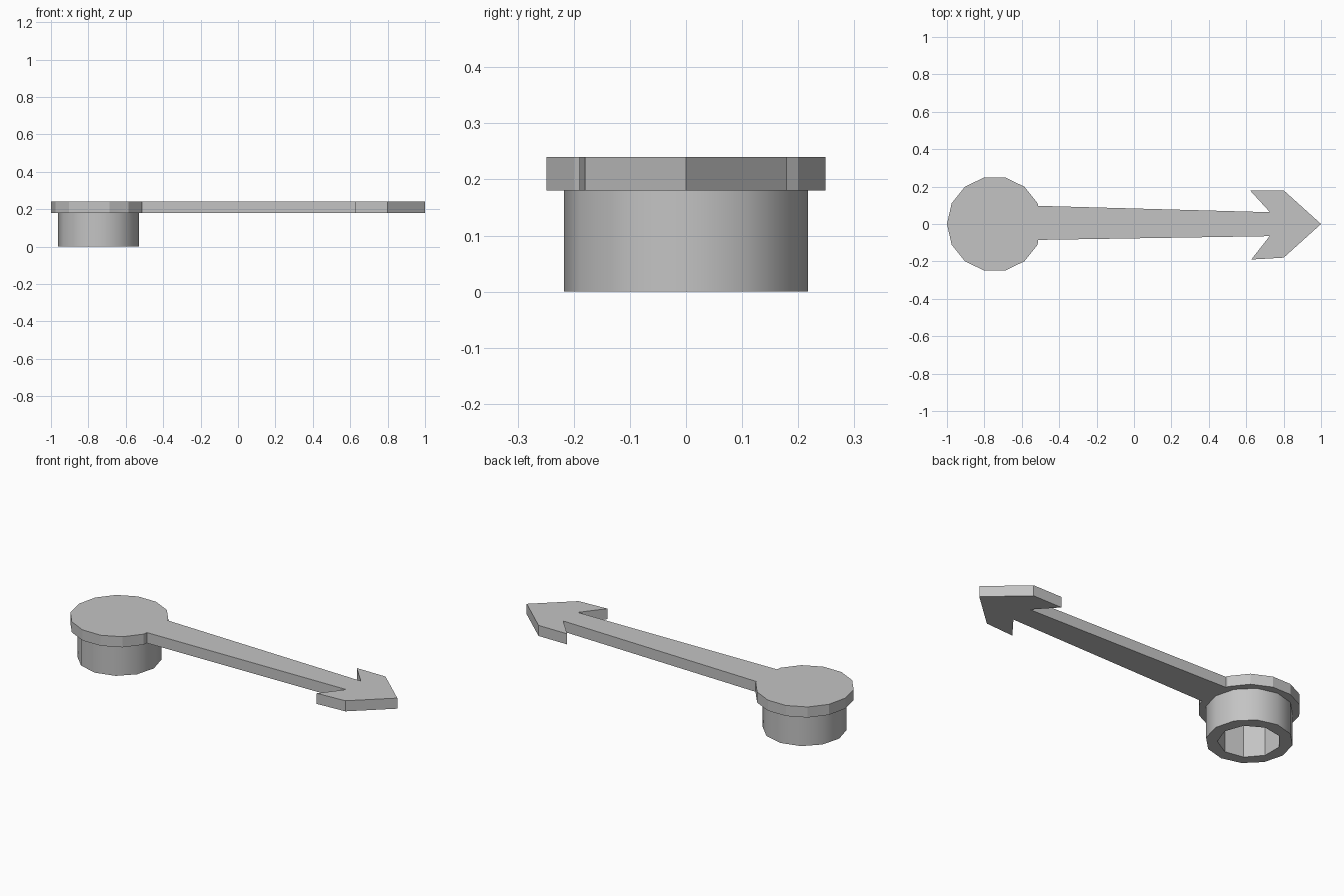
import bpy, bmesh
from math import cos, sin, pi, radians

cube = bpy.data.objects.get("Cube")
if cube:
    bpy.data.objects.remove(cube, do_unlink=True)

HUB_X = -0.745
PLATE_Z, TOP_Z = 0.18, 0.24

grey = bpy.data.materials.new("plain grey")
grey.use_nodes = True
grey.diffuse_color = (0.55, 0.55, 0.55, 1)
grey.node_tree.nodes["Principled BSDF"].inputs["Base Color"].default_value = (0.55, 0.55, 0.55, 1)


def ring(radius, sides):
    """Regular polygon around the hub, starting at +x."""
    return [(HUB_X + radius * cos(2 * pi * i / sides), radius * sin(2 * pi * i / sides))
            for i in range(sides)]


def prism(name, outline, z0, z1):
    """Extrude a counter-clockwise outline from z0 to z1."""
    bm = bmesh.new()
    face = bm.faces.new([bm.verts.new((x, y, z0)) for x, y in outline])
    ext = bmesh.ops.extrude_face_region(bm, geom=[face], use_keep_orig=True)
    top = [v for v in ext["geom"] if isinstance(v, bmesh.types.BMVert)]
    bmesh.ops.translate(bm, verts=top, vec=(0, 0, z1 - z0))
    bmesh.ops.recalc_face_normals(bm, faces=bm.faces)
    return finish(name, bm)


def finish(name, bm):
    mesh = bpy.data.meshes.new(name)
    bm.to_mesh(mesh)
    bm.free()
    mesh.materials.append(grey)
    obj = bpy.data.objects.new(name, mesh)
    bpy.context.collection.objects.link(obj)
    return obj


# Flat pointer: round head, tapering shaft and barbed arrow tip in one outline
arrow = [(-0.512, -0.085), (0.725, -0.065), (0.627, -0.19), (0.8, -0.18), (1.0, 0.0),
         (0.8, 0.18), (0.62, 0.18), (0.727, 0.063), (-0.512, 0.097)]
head = ring(0.255, 14)[1:]
prism("pointer_plate", arrow + head, PLATE_Z, TOP_Z)

# Hollow collar: twelve-sided outside, nine-sided bore
bm = bmesh.new()
loops = {}
for key, radius, sides in (("outer", 0.217, 12), ("inner", 0.158, 9)):
    for z in (0, PLATE_Z):
        vs = [bm.verts.new((x, y, z)) for x, y in ring(radius, sides)]
        loops[key, z] = [bm.edges.new((vs[i], vs[(i + 1) % sides])) for i in range(sides)]
    bmesh.ops.bridge_loops(bm, edges=loops[key, 0] + loops[key, PLATE_Z])
bmesh.ops.triangle_fill(bm, edges=loops["outer", 0] + loops["inner", 0],
                        use_beauty=True, normal=(0, 0, -1))
bmesh.ops.triangle_fill(bm, edges=loops["outer", PLATE_Z] + loops["inner", PLATE_Z],
                        use_beauty=True, normal=(0, 0, 1))
bmesh.ops.recalc_face_normals(bm, faces=bm.faces)
collar = finish("collar", bm)

# Soft shading on the collar's outer wall, sharp rims and bore
bpy.ops.object.select_all(action="DESELECT")
collar.select_set(True)
bpy.context.view_layer.objects.active = collar
bpy.ops.object.shade_smooth_by_angle(angle=radians(35))
